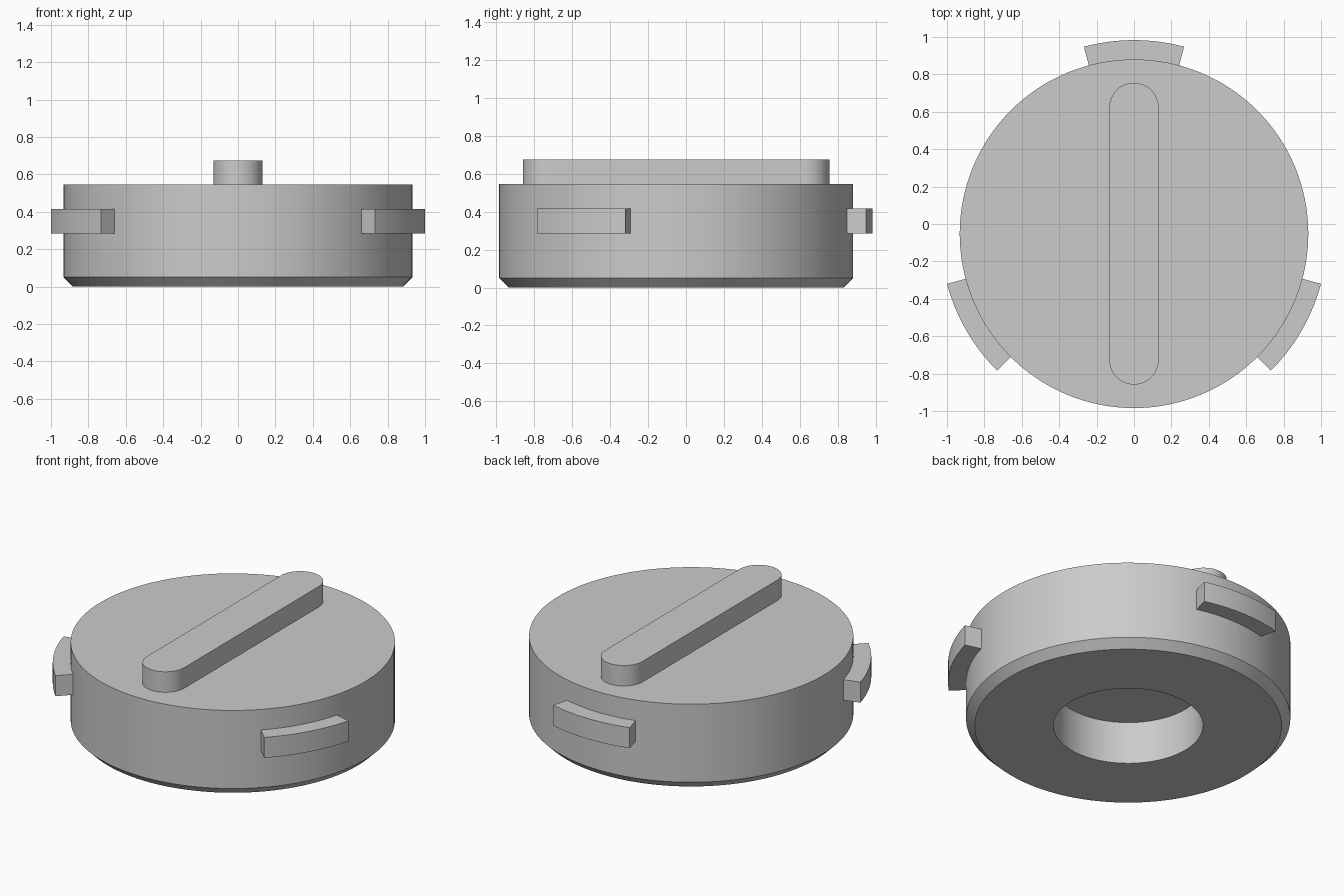
import bpy, bmesh
from math import sin, cos, pi, radians

cube = bpy.data.objects.get("Cube")
if cube:
    bpy.data.objects.remove(cube, do_unlink=True)

CENTRE_Y = -0.052
BODY_R = 0.932
LUG_R = 1.035
TOP = 0.545

grey = bpy.data.materials.new("plain grey")
grey.use_nodes = True
colour = (0.6, 0.6, 0.6, 1)
grey.diffuse_color = colour
grey.node_tree.nodes["Principled BSDF"].inputs["Base Color"].default_value = colour


def finish(bm, name):
    """Turn a bmesh into a smooth object with sharp edges."""
    bmesh.ops.recalc_face_normals(bm, faces=bm.faces)
    mesh = bpy.data.meshes.new(name)
    bm.to_mesh(mesh)
    bm.free()
    mesh.materials.append(grey)
    obj = bpy.data.objects.new(name, mesh)
    obj.location.y = CENTRE_Y
    bpy.context.collection.objects.link(obj)
    bpy.ops.object.select_all(action="DESELECT")
    obj.select_set(True)
    bpy.context.view_layer.objects.active = obj
    bpy.ops.object.shade_smooth_by_angle(angle=radians(30))
    return obj


def lathe(name, profile, steps=128):
    """Spin an (r, z) profile around z."""
    bm = bmesh.new()
    verts = [bm.verts.new((r, 0, z)) for r, z in profile]
    edges = [bm.edges.new(pair) for pair in zip(verts, verts[1:])]
    bmesh.ops.spin(bm, geom=verts + edges, cent=(0, 0, 0), axis=(0, 0, 1),
                   angle=2 * pi, steps=steps, use_duplicate=False)
    bmesh.ops.remove_doubles(bm, verts=bm.verts, dist=1e-4)
    return finish(bm, name)


def prism(name, outline, z0, z1):
    """Extrude a flat outline from z0 up to z1."""
    bm = bmesh.new()
    face = bm.faces.new([bm.verts.new((x, y, z0)) for x, y in outline])
    ext = bmesh.ops.extrude_face_region(bm, geom=[face])["geom"]
    moved = [v for v in ext if isinstance(v, bmesh.types.BMVert)]
    bmesh.ops.translate(bm, verts=moved, vec=(0, 0, z1 - z0))
    return finish(bm, name)


def arc(radius, start, end, cy=0, steps=24):
    angles = [radians(start + (end - start) * i / steps) for i in range(steps + 1)]
    return [(radius * cos(a), cy + radius * sin(a)) for a in angles]


# Round body with chamfered lower rim and blind hole underneath
lathe("cap_body", [(0, 0.27), (0.43, 0.27), (0.43, 0), (BODY_R - 0.05, 0),
                   (BODY_R, 0.05), (BODY_R, TOP), (0, TOP)])

# Rounded grip bar across the top
GRIP_R, GRIP_HALF = 0.132, 0.807
reach = GRIP_HALF - GRIP_R
prism("grip_bar", arc(GRIP_R, 0, 180, reach) + arc(GRIP_R, 180, 360, -reach),
      TOP, 0.675)

# Three curved locking lugs round the side
for name, mid in (("back_lug", 90), ("left_lug", -30), ("right_lug", 210)):
    outline = arc(LUG_R, mid - 15, mid + 15) + arc(BODY_R - 0.02, mid + 15, mid - 15)
    prism(name, outline, 0.285, 0.415)
